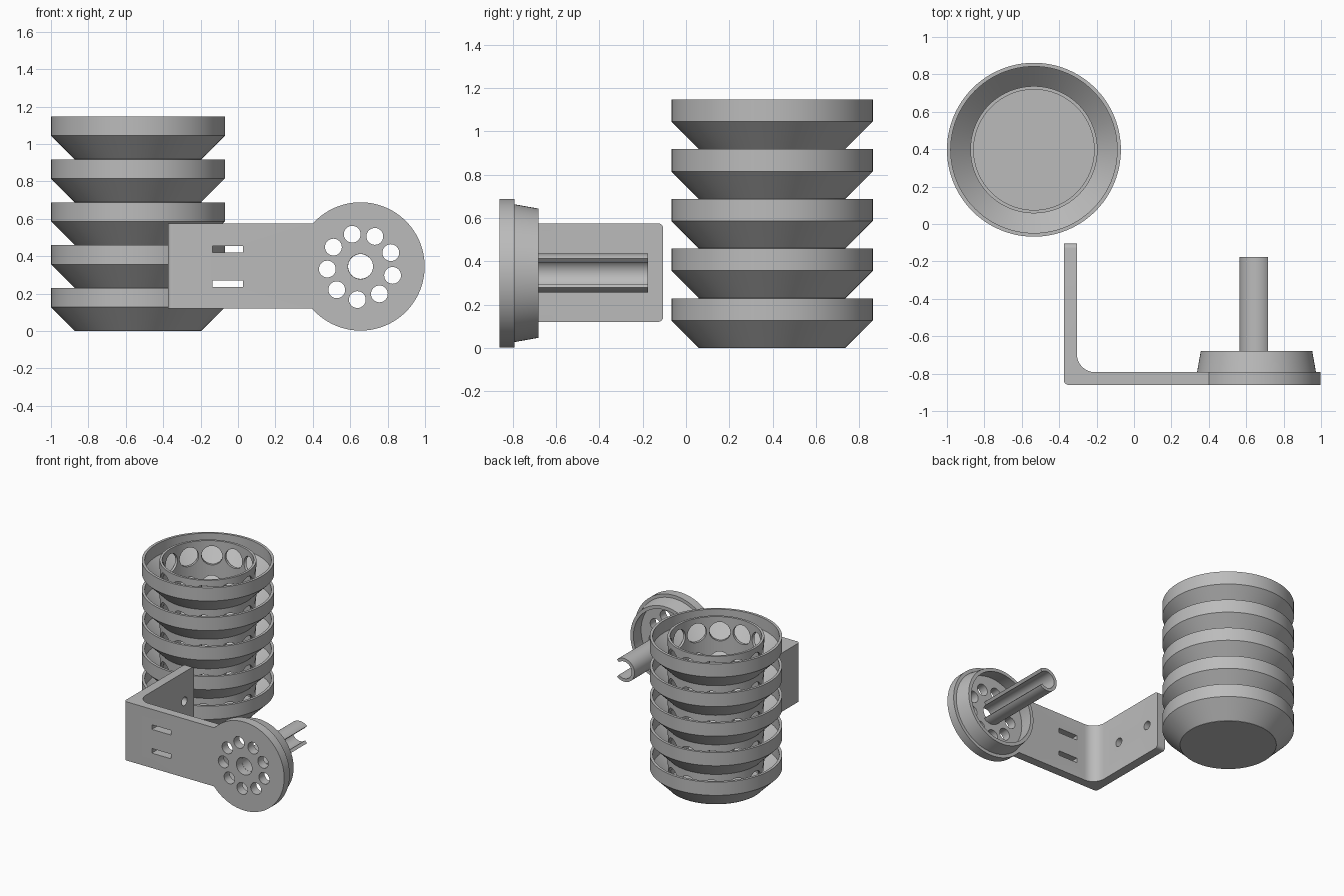
import bpy, bmesh
from math import pi, sin, cos, radians
from mathutils import Matrix, Vector

cube = bpy.data.objects.get("Cube")
if cube:
    bpy.data.objects.remove(cube, do_unlink=True)

grey = bpy.data.materials.new("light_grey")
grey.use_nodes = True
colour = (0.5, 0.5, 0.5, 1)
grey.diffuse_color = colour
grey.node_tree.nodes["Principled BSDF"].inputs["Base Color"].default_value = colour

ALONG_Y = Matrix.Rotation(-pi / 2, 4, "X")   # turns local z into world y
ALONG_X = Matrix.Rotation(pi / 2, 4, "Y")    # turns local z into world x


def finish(bm, name):
    bmesh.ops.recalc_face_normals(bm, faces=bm.faces)
    mesh = bpy.data.meshes.new(name)
    bm.to_mesh(mesh)
    bm.free()
    mesh.materials.append(grey)
    obj = bpy.data.objects.new(name, mesh)
    bpy.context.collection.objects.link(obj)
    return obj


def lathe(name, profile, matrix, closed=True):
    bm = bmesh.new()
    vs = [bm.verts.new((r, 0, z)) for r, z in profile]
    edges = [bm.edges.new(pair) for pair in zip(vs, vs[1:])]
    if closed:
        edges.append(bm.edges.new((vs[-1], vs[0])))
    bmesh.ops.spin(bm, geom=vs + edges, axis=(0, 0, 1), cent=(0, 0, 0),
                   angle=2 * pi, steps=96)
    bmesh.ops.remove_doubles(bm, verts=bm.verts, dist=1e-4)
    bmesh.ops.transform(bm, matrix=matrix, verts=bm.verts)
    return finish(bm, name)


def prism(outline, height):
    bm = bmesh.new()
    face = bm.faces.new([bm.verts.new((x, y, 0)) for x, y in outline])
    new = bmesh.ops.extrude_face_region(bm, geom=[face])["geom"]
    bmesh.ops.translate(bm, vec=(0, 0, height),
                        verts=[v for v in new if isinstance(v, bmesh.types.BMVert)])
    return bm


def add_rod(bm, centre, radius, length, turn):
    bmesh.ops.create_cone(bm, cap_ends=True, segments=32, radius1=radius,
                          radius2=radius, depth=length,
                          matrix=Matrix.Translation(centre) @ turn)


def add_box(bm, centre, size):
    bmesh.ops.create_cube(bm, size=1, matrix=Matrix.Translation(centre)
                          @ Matrix.Diagonal((*size, 1)))


def combine(obj, other, operation):
    mod = obj.modifiers.new("combine", "BOOLEAN")
    mod.operation, mod.solver, mod.object = operation, "EXACT", other
    graph = bpy.context.evaluated_depsgraph_get()
    mesh = bpy.data.meshes.new_from_object(obj.evaluated_get(graph))
    obj.modifiers.clear()
    obj.data = mesh
    bpy.data.objects.remove(other, do_unlink=True)


# Tower: perforated inner tube with a floor
TIERS, PITCH = 5, 0.2293
HEIGHT = TIERS * PITCH
tower = Matrix.Translation((-0.535, 0.397, 0))
tube = lathe("inner_tube", [(0, 0), (0.34, 0), (0.34, HEIGHT), (0.322, HEIGHT),
                            (0.322, 0.02), (0, 0.02)], tower, closed=False)
bm = bmesh.new()
for tier in range(TIERS):
    for k in range(12):
        spin = Matrix.Rotation(k * pi / 6, 4, "Z")
        centre = tower @ spin @ Vector((0.335, 0, (tier + 0.5) * PITCH))
        add_rod(bm, centre, 0.074, 0.07, spin @ ALONG_X)
combine(tube, finish(bm, "hole_cutter"), "DIFFERENCE")

# Tower: flared cups stacked around the tube
parts = [tube]
cup = [(0.338, 0), (0.465, 0.127), (0.465, PITCH), (0.445, PITCH),
       (0.445, 0.136), (0.338, 0.029)]
for tier in range(TIERS):
    parts.append(lathe(f"cup_{tier + 1}", cup,
                       tower @ Matrix.Translation((0, 0, tier * PITCH))))

# Bracket: L-shaped plate with a rounded bend and rounded arm corners
L_OUTLINE = [(-0.375, -0.86), (0.45, -0.86), (0.45, -0.792),
             (-0.305, -0.792), (-0.305, -0.105), (-0.375, -0.105)]
bm = prism(L_OUTLINE, 0.455)
bmesh.ops.translate(bm, vec=(0, 0, 0.12), verts=bm.verts)


def round_edges(test, radius):
    edges = [e for e in bm.edges if test(*(v.co for v in e.verts))]
    bmesh.ops.bevel(bm, geom=edges, offset=radius, segments=8, profile=0.5,
                    affect="EDGES")


def upright_at(x, y):
    return lambda a, b: all(abs(p.x - x) + abs(p.y - y) < 1e-3 for p in (a, b))


round_edges(upright_at(-0.305, -0.792), 0.095)
round_edges(upright_at(-0.375, -0.86), 0.025)
round_edges(lambda a, b: min(a.y, b.y) > -0.11 and abs(a.z - b.z) < 1e-3, 0.025)
bracket = finish(bm, "bracket")

# Bracket head: round flange with a tapered hollow collar behind it
HX, HZ = 0.655, 0.345
head = lathe("bracket_head", [(0, -0.86), (0.343, -0.86), (0.343, -0.792),
                              (0.318, -0.792), (0.298, -0.68), (0.272, -0.68),
                              (0.285, -0.792), (0, -0.792)],
             Matrix.Translation((HX, 0, HZ)) @ ALONG_Y, closed=False)
combine(bracket, head, "UNION")

# Holes and slots through the bracket
bm = bmesh.new()
add_rod(bm, (HX, -0.83, HZ), 0.067, 0.2, ALONG_Y)
for k in range(9):
    a = radians(24.5 + 40 * k)
    add_rod(bm, (HX + 0.178 * cos(a), -0.83, HZ + 0.178 * sin(a)), 0.045, 0.2, ALONG_Y)
for z in (0.253, 0.437):
    add_box(bm, (-0.055, -0.83, z), (0.165, 0.2, 0.036))
for y in (-0.53, -0.22):
    add_rod(bm, (-0.34, y, 0.3475), 0.033, 0.2, ALONG_X)
combine(bracket, finish(bm, "bracket_cutter"), "DIFFERENCE")
parts.append(bracket)

# Spigot: tube split open along its side
angles = [radians(48 + 264 * i / 48) for i in range(49)]
outline = [(0.09 * cos(a), 0.09 * sin(a)) for a in angles]
outline += [(0.066 * cos(a), 0.066 * sin(a)) for a in reversed(angles)]
bm = prism(outline, 0.617)
bmesh.ops.transform(bm, verts=bm.verts,
                    matrix=Matrix.Translation((HX, -0.793, HZ)) @ ALONG_Y)
parts.append(finish(bm, "split_spigot"))

# Smooth round surfaces, keeping edges sharp
bpy.ops.object.select_all(action="DESELECT")
for obj in parts:
    obj.select_set(True)
bpy.context.view_layer.objects.active = parts[0]
bpy.ops.object.shade_smooth_by_angle(angle=radians(25))
